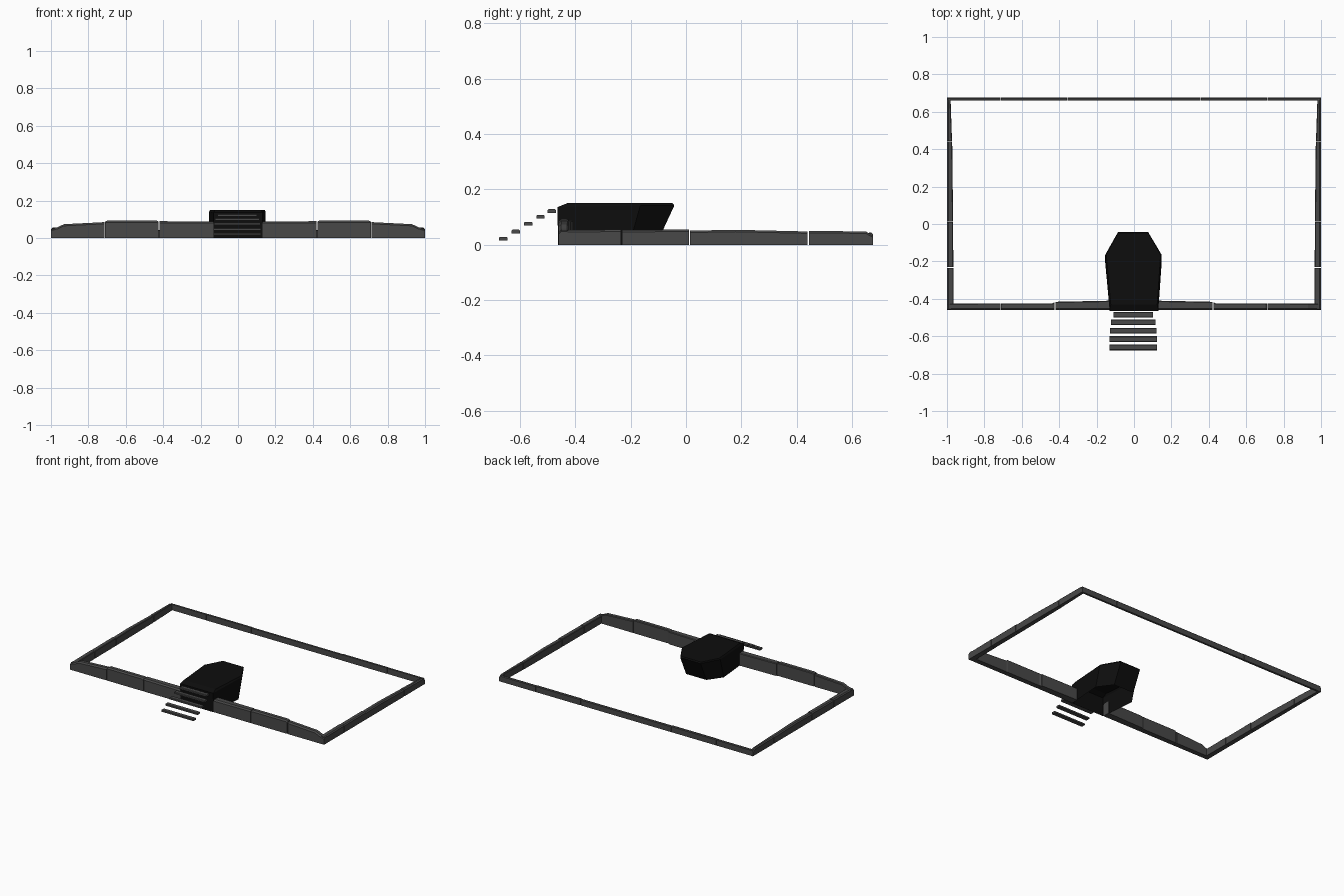
import bpy, bmesh

if "Cube" in bpy.data.objects:
    bpy.data.objects.remove(bpy.data.objects["Cube"])


def material(name, c):
    m = bpy.data.materials.new(name)
    m.diffuse_color = (c, c, c, 1)
    m.use_nodes = True
    m.node_tree.nodes["Principled BSDF"].inputs["Base Color"].default_value = m.diffuse_color
    return m


grey = material("dark grey", 0.065)
black = material("near black", 0.004)


def loft(name, rings, mat, caps=(True, True)):
    """Skin equal-length rings of points, optionally capping either end."""
    bm = bmesh.new()
    vs = [[bm.verts.new(p) for p in r] for r in rings]
    n = len(rings[0])
    for a, b in zip(vs, vs[1:]):
        for i in range(n):
            j = (i + 1) % n
            bm.faces.new((a[i], a[j], b[j], b[i]))
    for end, ring in zip(caps, (vs[0], vs[-1])):
        if end:
            bm.faces.new(ring)
    bmesh.ops.recalc_face_normals(bm, faces=bm.faces)
    me = bpy.data.meshes.new(name)
    bm.to_mesh(me)
    bm.free()
    me.materials.append(mat)
    ob = bpy.data.objects.new(name, me)
    bpy.context.collection.objects.link(ob)
    return ob


def section(w, h, c):
    """Wall cross-section: distance inward from the outer face, height."""
    return [(0, 0), (0, h - c), (c, h), (w - c * .5, h), (w, h - c * .5), (w, 0)]


# Front wall: (x, width, height) stations for each block, on both sides
front = [
    [(.13, .05, .088), (.42, .044, .090)],
    [(.424, .042, .088), (.435, .036, .093), (.70, .036, .093), (.71, .034, .088)],
    [(.714, .036, .085), (.93, .035, .074), (.965, .035, .058), (1, .035, .048)],
]
# Side wall: (y, width, height) stations
side = [
    [(-.455, .036, .052), (-.235, .035, .055)],
    [(-.231, .034, .053), (.01, .033, .055)],
    [(.014, .033, .051), (.18, .031, .054), (.44, .028, .048)],
    [(.444, .027, .050), (.65, .02, .048), (.675, .018, .034)],
]
# Back wall: (x, width, height) stations
back = [
    [(0, .014, .042), (.355, .014, .042)],
    [(.358, .015, .044), (.71, .015, .044)],
    [(.713, .014, .043), (.995, .014, .043)],
]
for s, label in ((1, "right"), (-1, "left")):
    for k, block in enumerate(front):
        loft(f"front_wall_{label}_{k}", [[(s * x, -.46 + d, z) for d, z in section(w, h, .009)]
                                         for x, w, h in block], grey)
    for k, block in enumerate(side):
        loft(f"side_wall_{label}_{k}", [[(s * (1 - d), y, z) for d, z in section(w, h, .007)]
                                        for y, w, h in block], grey)
    for k, block in enumerate(back):
        loft(f"back_wall_{label}_{k}", [[(s * x, .675 - d, z) for d, z in section(w, h, .005)]
                                        for x, w, h in block], grey)


# Black entrance housing: rear leans outward, top edge chamfered, open below
def outline(front_y, shoulder_y, rear_y, inset, z, rear_z):
    return [(-.13 + inset, front_y, z), (.13 - inset, front_y, z),
            (.148 - inset, shoulder_y, rear_z), (.075, rear_y, rear_z),
            (-.085, rear_y, rear_z), (-.154 + inset, shoulder_y, rear_z)]


loft("entrance_housing", [
    outline(-.462, -.205, -.108, 0, 0, 0),
    outline(-.465, -.165, -.042, 0, .136, .142),
    outline(-.43, -.165, -.048, .006, .150, .150),
], black, (False, True))

# Floating steps up to the entrance
for k, (y, z, hw) in enumerate([(-.660, .022, .126), (-.615, .048, .126), (-.570, .076, .125),
                                (-.526, .101, .120), (-.485, .122, .105)]):
    d, t, c = .015, .0065, .003
    ring = [(-d, -t), (d, -t), (d, t - c), (d - c, t), (c - d, t), (-d, t - c)]
    loft(f"step_{k}", [[(x, y + a, z + b) for a, b in ring] for x in (-hw - .004, hw - .004)], grey)
